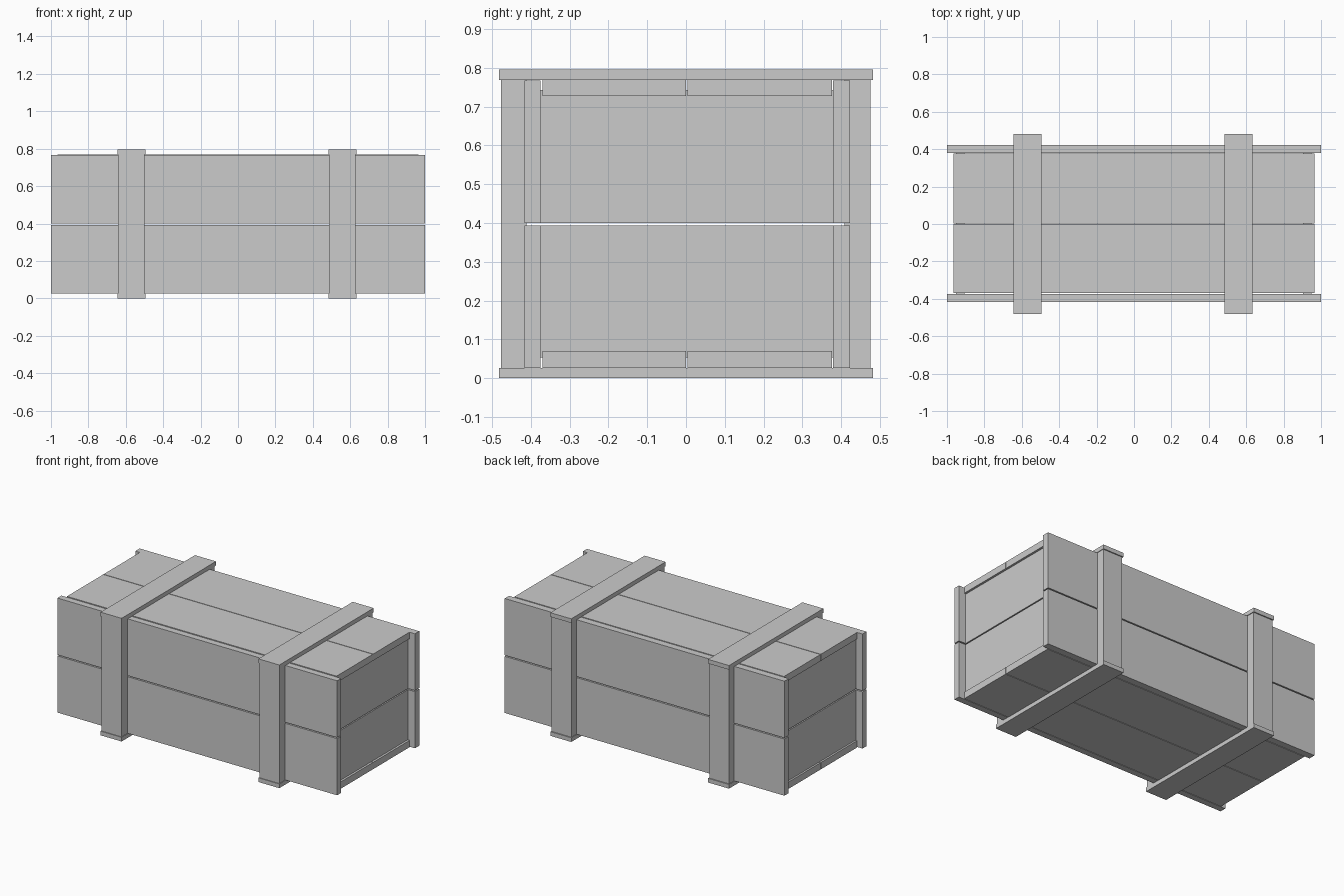
import bpy

if "Cube" in bpy.data.objects:
    bpy.data.objects.remove(bpy.data.objects["Cube"])


def box(name, x, y, z):
    """Axis-aligned board given by its (min, max) on each axis."""
    bpy.ops.mesh.primitive_cube_add(
        size=1, location=[(a + b) / 2 for a, b in (x, y, z)])
    ob = bpy.context.object
    ob.name = name
    ob.scale = [b - a for a, b in (x, y, z)]
    bpy.ops.object.transform_apply(location=False, rotation=False, scale=True)
    return ob


# Long side planks, two per side with a gap between
for side, y in (("front", (-0.416, -0.375)), ("back", (0.379, 0.423))):
    box(side + "_plank_lower", (-1, 1), y, (0.027, 0.393))
    box(side + "_plank_upper", (-1, 1), y, (0.400, 0.767))

# Lid and floor planks
for part, z in (("lid", (0.727, 0.770)), ("floor", (0.026, 0.070))):
    box(part + "_plank_front", (-0.964, 0.964), (-0.370, 0.0), z)
    box(part + "_plank_back", (-0.964, 0.964), (0.004, 0.376), z)

# Recessed end planks
for side, x in (("left", (-0.952, -0.906)), ("right", (0.904, 0.950))):
    box(side + "_end_lower", x, (-0.380, 0.382), (0.054, 0.393))
    box(side + "_end_upper", x, (-0.380, 0.382), (0.400, 0.743))

# Two sets of battens wrapped around the crate
for side, cx in (("left", -0.570), ("right", 0.558)):
    wide = (cx - 0.075, cx + 0.075)
    slim = (cx - 0.071, cx + 0.071)
    box(side + "_batten_top", wide, (-0.482, 0.482), (0.769, 0.796))
    box(side + "_batten_bottom", wide, (-0.482, 0.482), (0.0, 0.027))
    box(side + "_batten_front", slim, (-0.477, -0.411), (0.026, 0.769))
    box(side + "_batten_back", slim, (0.408, 0.475), (0.026, 0.769))
